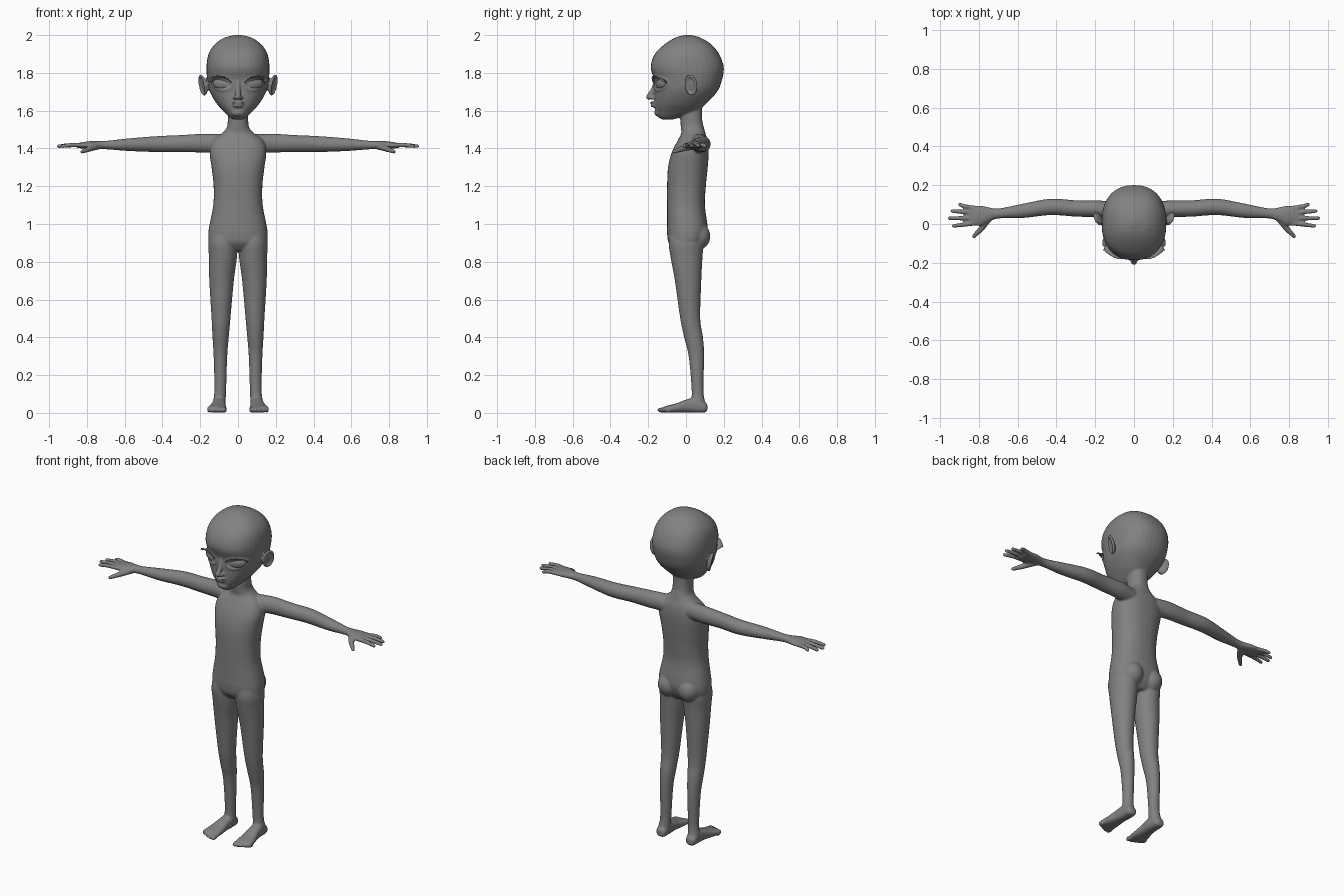
import bpy, bmesh, math
from mathutils import Vector, Matrix

cube = bpy.data.objects.get("Cube")
if cube:
    bpy.data.objects.remove(cube)

grey = bpy.data.materials.new("mid grey")
grey.use_nodes = True
COLOUR = (0.22, 0.22, 0.22, 1)
grey.diffuse_color = COLOUR
grey.node_tree.nodes["Principled BSDF"].inputs["Base Color"].default_value = COLOUR


def spline(a, b, c, d, t):
    """Smooth blend between rows b and c."""
    return [q + t / 2 * (r - p + t * (2 * p - 5 * q + 4 * r - s + t * (3 * (q - r) + s - p)))
            for p, q, r, s in zip(a, b, c, d)]


def refine(rows, steps=5):
    out = []
    for i in range(len(rows) - 1):
        a, d = rows[max(i - 1, 0)], rows[min(i + 2, len(rows) - 1)]
        out += [spline(a, rows[i], rows[i + 1], d, s / steps) for s in range(steps)]
    return out + [rows[-1]]


def loft(bm, rows, place, power=2.0, sides=36):
    """Skin ovals; each row is (along, centre u, centre v, radius u, radius v)."""
    rings = []
    for w, cu, cv, ru, rv in refine(rows):
        ring = []
        for k in range(sides):
            c, s = math.cos(math.tau * k / sides), math.sin(math.tau * k / sides)
            u = cu + ru * math.copysign(abs(c) ** (2 / power), c)
            v = cv + rv * math.copysign(abs(s) ** (2 / power), s)
            ring.append(bm.verts.new(place(w, u, v)))
        rings.append(ring)
    for r, q in zip(rings, rings[1:]):
        for k in range(sides):
            j = (k + 1) % sides
            bm.faces.new((r[k], r[j], q[j], q[k]))
    bm.faces.new(rings[0][::-1])
    bm.faces.new(rings[-1])


def ball(bm, centre, size, turn=Matrix()):
    m = Matrix.Translation(centre) @ turn @ Matrix.Diagonal((*size, 1))
    bmesh.ops.create_uvsphere(bm, u_segments=24, v_segments=16, radius=1, matrix=m)


def tube(bm, points, radii):
    """Round-ended limb made of closely spaced balls."""
    for a, b, ra, rb in zip(points, points[1:], radii, radii[1:]):
        a, b = Vector(a), Vector(b)
        n = max(2, int((b - a).length / (min(ra, rb) * 0.45)))
        for i in range(n + 1):
            r = ra + (rb - ra) * i / n
            bmesh.ops.create_icosphere(bm, subdivisions=2, radius=r,
                                       matrix=Matrix.Translation(a.lerp(b, i / n)))


def finish(bm, name):
    bmesh.ops.recalc_face_normals(bm, faces=bm.faces)
    mesh = bpy.data.meshes.new(name)
    bm.to_mesh(mesh)
    bm.free()
    mesh.materials.append(grey)
    for p in mesh.polygons:
        p.use_smooth = True
    ob = bpy.data.objects.new(name, mesh)
    bpy.context.collection.objects.link(ob)
    return ob


def upright(rows):
    """Turn (z, half width, front y, back y) into loft rows."""
    return [(z, 0, (f + b) / 2, w, (b - f) / 2) for z, w, f, b in rows]


HEAD = upright([(1.553, .02, -.125, -.07), (1.565, .045, -.145, -.03), (1.6, .08, -.162, .06),
                (1.64, .115, -.167, .11), (1.7, .149, -.168, .165), (1.76, .162, -.168, .19),
                (1.83, .167, -.187, .2), (1.9, .156, -.165, .175), (1.95, .124, -.115, .135),
                (1.985, .075, -.06, .08), (2.0, .02, -.01, .03)])
TORSO = upright([(.86, .09, -.06, .07), (.9, .15, -.092, .1), (.95, .157, -.1, .115),
                 (1.0, .15, -.1, .113), (1.1, .131, -.1, .1), (1.2, .129, -.1, .105),
                 (1.3, .14, -.095, .115), (1.38, .15, -.075, .12), (1.44, .135, -.045, .115),
                 (1.48, .085, -.025, .103), (1.51, .06, -.027, .095), (1.55, .054, -.03, .086),
                 (1.64, .054, -.03, .085)])
HEAD_POWER = 2.3
FINE_HEAD = refine(HEAD, 20)


def face_y(x, z):
    """Front surface of the head."""
    _, _, cy, rx, ry = min(FINE_HEAD, key=lambda r: abs(r[0] - z))
    return cy - ry * max(0, 1 - abs(x / rx) ** HEAD_POWER) ** (1 / HEAD_POWER)


def eye_outline(side, degrees, grow=1.0):
    a = math.radians(degrees)
    x = .085 + .05 * grow * math.cos(a)
    z = 1.742 + .031 * grow * math.sin(a) + .006 * math.cos(a)
    return Vector((side * x, face_y(x, z), z))


# Torso, neck and head
bm = bmesh.new()
standing = lambda w, u, v: (u, v, w)
loft(bm, TORSO, standing, 2.3)
loft(bm, HEAD, standing, HEAD_POWER)

# Nose, lips and chin
tube(bm, [(0, -.157, 1.765), (0, -.173, 1.71), (0, -.196, 1.673)], [.012, .014, .016])
ball(bm, (0, -.178, 1.642), (.033, .013, .007))
ball(bm, (0, -.174, 1.626), (.029, .014, .008))
ball(bm, (0, -.143, 1.59), (.04, .025, .022))

for s in (1, -1):
    ball(bm, (s * .016, -.179, 1.668), (.011, .015, .01))

    # Eyelids
    rim = [eye_outline(s, d, 1.06) for d in range(0, 361, 15)]
    tube(bm, rim, [.006] * len(rim))

    # Ear with raised rim
    turn = Matrix.Rotation(s * -.45, 4, 'Z') @ Matrix.Rotation(s * .2, 4, 'Y')
    place = Matrix.Translation((s * .18, .03, 1.735)) @ turn
    ball(bm, (s * .177, .028, 1.735), (.011, .03, .046), turn)
    ring = [place @ Vector((s * .008, .03 * math.cos(a), .05 * math.sin(a) + .002))
            for a in [math.tau * k / 20 for k in range(21)]]
    tube(bm, ring, [.008] * 21)

    # Arm and palm
    arm = [(.08, .06, 1.425, .05, .05), (.18, .077, 1.428, .044, .05), (.3, .08, 1.426, .042, .045),
           (.43, .088, 1.423, .042, .042), (.57, .068, 1.42, .037, .034), (.69, .055, 1.418, .026, .023),
           (.74, .05, 1.418, .034, .021), (.79, .043, 1.418, .052, .02), (.85, .042, 1.415, .05, .013)]
    loft(bm, arm, lambda w, u, v: (s * w, u, v))

    # Fingers and thumb
    for y0, x1, y1 in ((.082, .897, .1), (.056, .937, .067), (.03, .95, .03), (.004, .93, -.01)):
        tube(bm, [(s * .82, y0, 1.417), (s * .875, (y0 + y1) / 2, 1.419), (s * x1, y1, 1.412)],
             [.013, .0125, .0105])
    tube(bm, [(s * .745, .035, 1.412), (s * .785, -.022, 1.398), (s * .825, -.063, 1.383)],
         [.02, .016, .011])

    # Leg
    leg = [(.97, .078, .0, .06, .08), (.9, .08, .0, .076, .092), (.82, .08, .003, .074, .084),
           (.7, .087, .011, .065, .07), (.5, .09, .0225, .05, .053), (.4, .092, .04, .043, .05),
           (.3, .093, .055, .036, .041), (.12, .094, .061, .031, .031), (.05, .1, .064, .034, .038),
           (.015, .1, .064, .03, .035)]
    loft(bm, leg, lambda w, u, v: (s * u, v, w))
    ball(bm, (s * .068, .058, .935), (.066, .071, .073))

    # Foot and toes
    foot = [(.113, .1, .028, .015, .015), (.1, .1, .03, .03, .028), (.05, .1, .04, .035, .04),
            (0, .103, .036, .038, .034), (-.05, .108, .026, .046, .025), (-.1, .112, .02, .052, .018),
            (-.118, .112, .018, .048, .014)]
    loft(bm, foot, lambda w, u, v: (s * u, w, v), 2.5)
    for i in range(5):
        ball(bm, (s * (.073 + .02 * i), -.125 + .004 * i * i * .5, .015),
             (.014 - .001 * i, .027 - .002 * i, .014))

# Fuse everything into one smooth skin
for v in bm.verts:
    v.co.z = max(v.co.z, .001)
body = finish(bm, "body")
skin = body.modifiers.new("fuse", 'REMESH')
skin.mode = 'VOXEL'
skin.voxel_size = .0052
skin.use_smooth_shade = True
soft = body.modifiers.new("soften", 'SMOOTH')
soft.factor = .5
soft.iterations = 6

for s, side in ((1, "left"), (-1, "right")):
    # Eyeball
    bm = bmesh.new()
    turn = Matrix.Rotation(s * .42, 4, 'Z') @ Matrix.Rotation(s * -.1, 4, 'Y')
    ball(bm, (s * .085, face_y(.085, 1.742) + .016, 1.742), (.052, .022, .031), turn)
    finish(bm, side + "_eyeball")

    # Upper eyelashes
    bm = bmesh.new()
    pairs = []
    for k in range(17):
        t = k / 16
        root = eye_outline(s, 160 - 165 * t, 1.06) + Vector((0, -.004, 0))
        tip = root + Vector((s * .022 * t * t, -.008 - .03 * t, .004 + .012 * t))
        pairs.append((bm.verts.new(root), bm.verts.new(tip)))
    for (a, b), (c, d) in zip(pairs, pairs[1:]):
        bm.faces.new((a, b, d, c))
    lash = finish(bm, side + "_eyelashes")
    lash.modifiers.new("thickness", 'SOLIDIFY').thickness = .002
